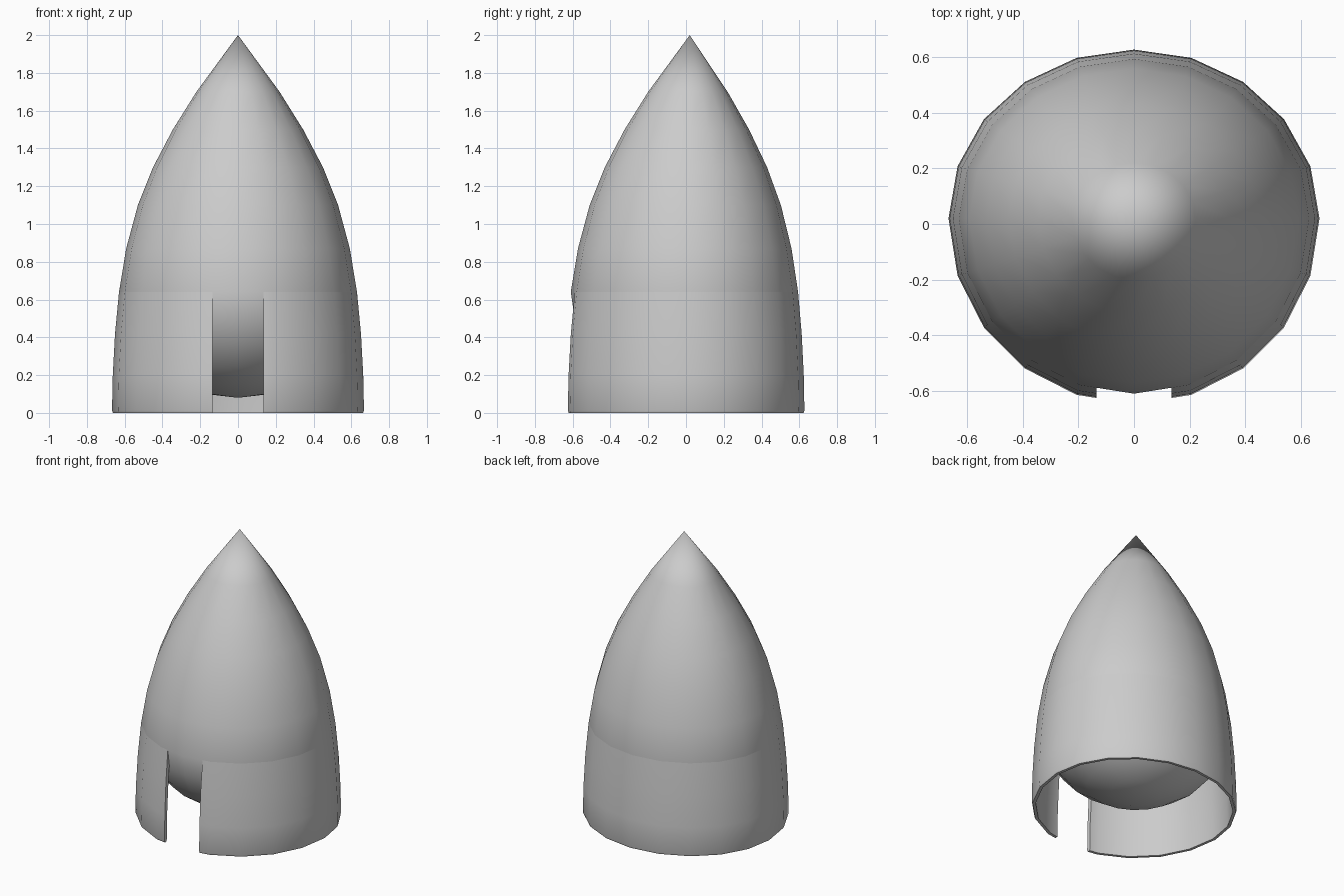
import bpy, bmesh, math

if "Cube" in bpy.data.objects:
    bpy.data.objects.remove(bpy.data.objects["Cube"])

SIDES = 20
CY = 0.02          # axis sits slightly behind the origin
BACK = 0.91        # rear half is a little flatter than the front


def finish(obj):
    bpy.ops.object.select_all(action='DESELECT')
    obj.select_set(True)
    bpy.context.view_layer.objects.active = obj
    bpy.ops.object.shade_smooth_by_angle(angle=math.radians(40))


def lathe(name, profile, closed=False):
    """Revolve (radius, z) points; radius 0 makes a pole."""
    bm = bmesh.new()
    rings = []
    for r, z in profile:
        if r == 0:
            rings.append([bm.verts.new((0, CY, z))] * SIDES)
            continue
        ring = []
        for i in range(SIDES):
            a = 2 * math.pi * i / SIDES
            y = r * math.cos(a)
            ring.append(bm.verts.new((r * math.sin(a), CY + y * (BACK if y > 0 else 1), z)))
        rings.append(ring)
    pairs = list(zip(rings, rings[1:]))
    if closed:
        pairs.append((rings[-1], rings[0]))
    for lo, hi in pairs:
        for i in range(SIDES):
            j = (i + 1) % SIDES
            bm.faces.new(list(dict.fromkeys((lo[i], lo[j], hi[j], hi[i]))))
    bmesh.ops.recalc_face_normals(bm, faces=bm.faces)
    mesh = bpy.data.meshes.new(name)
    bm.to_mesh(mesh)
    bm.free()
    obj = bpy.data.objects.new(name, mesh)
    bpy.context.collection.objects.link(obj)
    return obj


# Pointed body with a rounded bowl underside
R, Z, DEPTH = 0.63, 0.64, 0.56
nose = [(0, 2.0), (0.22, 1.7), (0.345, 1.5), (0.45, 1.3), (0.53, 1.1), (0.592, 0.87), (R, Z)]
bowl = [(R * math.cos(t), Z - DEPTH * math.sin(t))
        for t in (math.radians(15 * k) for k in range(1, 6))]
body = lathe("pointed_body", nose + bowl + [(0, Z - DEPTH)])
finish(body)

# Hollow skirt below the body
skirt = lathe("skirt", [(R, Z), (0.651, 0.42), (0.663, 0.2), (0.667, 0.012), (0.662, 0),
                        (0.642, 0), (0.637, 0.2), (0.623, 0.42), (0.605, 0.6)], closed=True)

# Front slot cut through the skirt
bpy.ops.mesh.primitive_cube_add(size=1, location=(0, -0.6, 0.3))
cutter = bpy.context.object
cutter.name = "slot_cutter"
cutter.scale = (0.27, 0.6, 0.8)
cutter.hide_render = True
mod = skirt.modifiers.new("slot", 'BOOLEAN')
mod.operation = 'DIFFERENCE'
mod.solver = 'EXACT'
mod.object = cutter
bpy.context.view_layer.objects.active = skirt
bpy.ops.object.modifier_apply(modifier=mod.name)
bpy.data.objects.remove(cutter)
finish(skirt)
